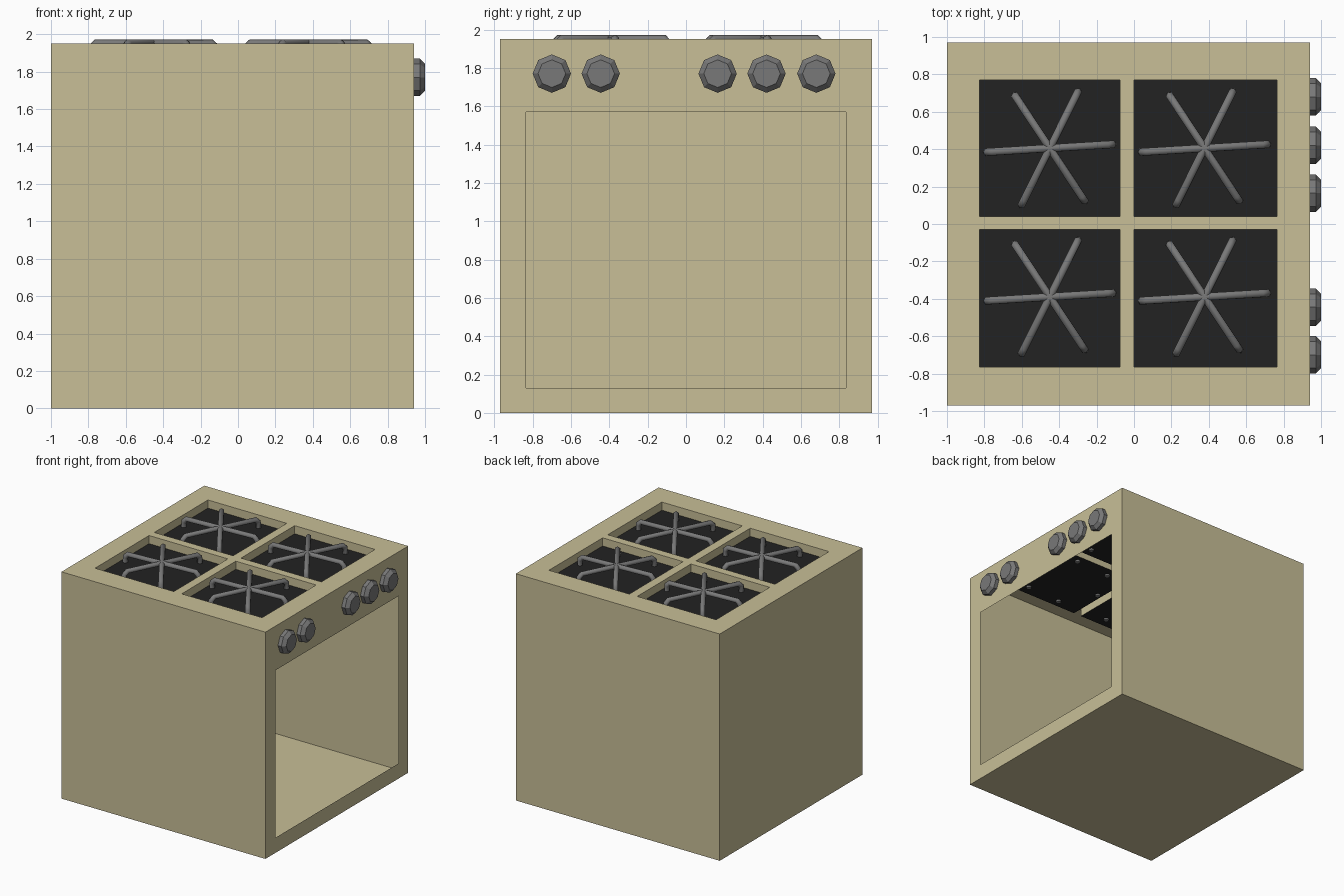
import bpy, bmesh
from math import cos, sin, pi, radians
from mathutils import Matrix, Vector

cube = bpy.data.objects.get("Cube")
if cube:
    bpy.data.objects.remove(cube, do_unlink=True)


def material(name, r, g, b):
    m = bpy.data.materials.new(name)
    m.use_nodes = True
    m.diffuse_color = (r, g, b, 1)
    m.node_tree.nodes["Principled BSDF"].inputs["Base Color"].default_value = (r, g, b, 1)
    return m


CREAM = material("cream enamel", 0.58, 0.52, 0.31)
BLACK = material("black pan", 0.016, 0.016, 0.016)
GREY = material("grey iron", 0.19, 0.19, 0.19)


def add_object(name, bm, *mats):
    me = bpy.data.meshes.new(name)
    bm.to_mesh(me)
    bm.free()
    for m in mats:
        me.materials.append(m)
    ob = bpy.data.objects.new(name, me)
    bpy.context.collection.objects.link(ob)
    return ob


X0, X1, Y, TOP = -1.0, 0.94, 0.97, 1.95

# Cabinet: open-topped sheet box with an oven opening on the +x side
bm = bmesh.new()
bmesh.ops.create_cube(bm, size=1, matrix=Matrix.Translation(((X0 + X1) / 2, 0, TOP / 2))
                      @ Matrix.Diagonal((X1 - X0, 2 * Y, TOP, 1)))
bm.normal_update()
lid = [f for f in bm.faces if f.normal.z > 0.9]
bmesh.ops.delete(bm, geom=lid, context='FACES_ONLY')
door = next(f for f in bm.faces if f.normal.x > 0.9)
bmesh.ops.inset_region(bm, faces=[door], thickness=0.13, use_boundary=True, use_even_offset=True)
for v in door.verts:
    v.co.y = 0.835 if v.co.y > 0 else -0.835
    v.co.z = 1.57 if v.co.z > 1 else 0.13
bmesh.ops.delete(bm, geom=[door], context='FACES')
add_object("cabinet", bm, CREAM)

# Hob top: a grid sheet whose four burner cells sink into black pans
xs = [X0, -0.825, -0.075, 0.0, 0.765, X1]
ys = [-Y, -0.765, -0.03, 0.04, 0.77, Y]
bm = bmesh.new()
grid = [[bm.verts.new((x, y, TOP)) for y in ys] for x in xs]
wells = []
for i in range(5):
    for j in range(5):
        f = bm.faces.new((grid[i][j], grid[i + 1][j], grid[i + 1][j + 1], grid[i][j + 1]))
        if i in (1, 3) and j in (1, 3):
            wells.append(f)
for f in bmesh.ops.extrude_discrete_faces(bm, faces=wells)["faces"]:
    f.material_index = 1
    bmesh.ops.translate(bm, verts=f.verts, vec=(0, 0, -0.07))
add_object("hob_top", bm, CREAM, BLACK)


# Pan supports: three bent bars crossing at the middle of each burner
def pan_support(name, cx, cy):
    cu = bpy.data.curves.new(name, 'CURVE')
    cu.dimensions = '3D'
    cu.bevel_depth = 0.023
    cu.bevel_resolution = 1
    cu.use_fill_caps = True
    half = [(0.335, 1.865), (0.335, 1.925), (0.308, TOP)]
    path = [(-r, z) for r, z in half] + [(r, z) for r, z in reversed(half)]
    for k in range(3):
        a = radians(3.5 + 60 * k)
        sp = cu.splines.new('POLY')
        sp.points.add(len(path) - 1)
        for p, (r, z) in zip(sp.points, path):
            p.co = (cx + r * cos(a), cy + r * sin(a), z, 1)
    cu.materials.append(GREY)
    ob = bpy.data.objects.new(name, cu)
    bpy.context.collection.objects.link(ob)


for side, cx in (("right", -0.45), ("left", 0.377)):
    for end, cy in (("front", -0.39), ("back", 0.405)):
        pan_support(f"pan_support_{end}_{side}", cx, cy)

# Knobs: eight-sided with a chamfered face
for n, y in enumerate((-0.70, -0.445, 0.165, 0.42, 0.68)):
    bm = bmesh.new()
    rings = []
    for x, r in ((X1, 0.1), (0.972, 0.1), (1.0, 0.072)):
        rings.append([bm.verts.new((x, y + r * cos(k * pi / 4), 1.77 + r * sin(k * pi / 4)))
                      for k in range(8)])
    for a, b in zip(rings, rings[1:]):
        for k in range(8):
            m = (k + 1) % 8
            bm.faces.new((a[k], a[m], b[m], b[k]))
    bm.faces.new(rings[-1])
    bm.faces.new(rings[0][::-1])
    bmesh.ops.recalc_face_normals(bm, faces=bm.faces)
    add_object(f"knob_{n + 1}", bm, GREY)
